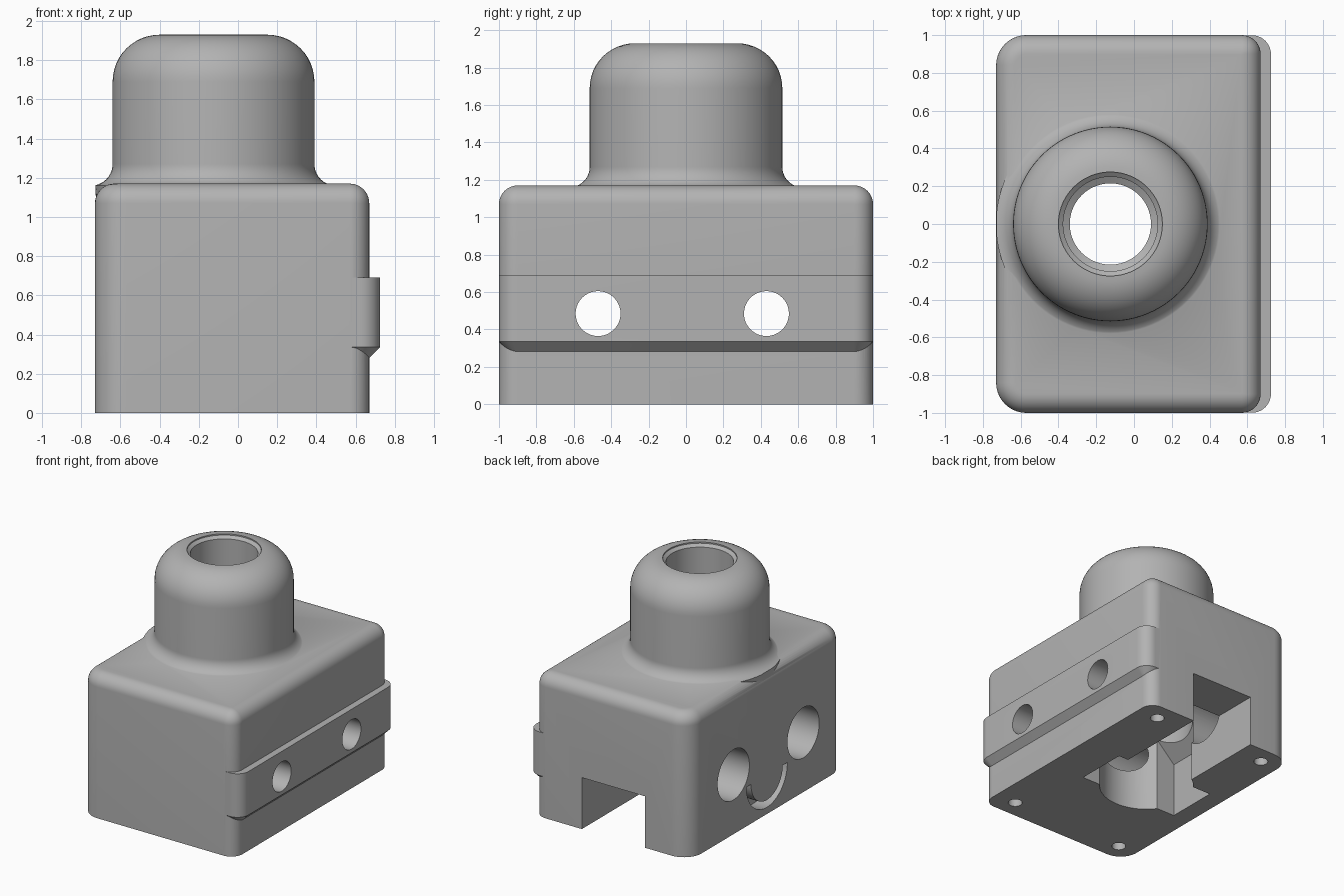
import bpy, bmesh
from math import sin, cos, pi, radians

if "Cube" in bpy.data.objects:
    bpy.data.objects.remove(bpy.data.objects["Cube"], do_unlink=True)

grey = bpy.data.materials.new("matte_grey")
grey.use_nodes = True
GREY = (0.45, 0.45, 0.45, 1)
grey.diffuse_color = GREY
grey.node_tree.nodes["Principled BSDF"].inputs["Base Color"].default_value = GREY

CX = -0.125          # axis of the round neck
X0, X1 = -0.73, 0.67  # sides of the block


def loft(name, rings):
    """Skin a stack of equal-length point rings and cap both ends."""
    bm = bmesh.new()
    loops = [[bm.verts.new(p) for p in ring] for ring in rings]
    n = len(loops[0])
    for a, b in zip(loops, loops[1:]):
        for i in range(n):
            j = (i + 1) % n
            bm.faces.new((a[i], a[j], b[j], b[i]))
    bm.faces.new(loops[0][::-1])
    bm.faces.new(loops[-1])
    bmesh.ops.recalc_face_normals(bm, faces=bm.faces)
    mesh = bpy.data.meshes.new(name)
    bm.to_mesh(mesh)
    bm.free()
    mesh.materials.append(grey)
    obj = bpy.data.objects.new(name, mesh)
    bpy.context.collection.objects.link(obj)
    return obj


def rounded(x0, x1, y, r_left, r_right, z, inset=0.0, steps=10):
    """Rounded rectangle outline at height z."""
    x0, x1, y = x0 + inset, x1 - inset, y - inset
    pts = []
    for k, (sx, sy) in enumerate([(1, 1), (-1, 1), (-1, -1), (1, -1)]):
        r = max((r_right if sx > 0 else r_left) - inset, 0.004)
        cx = x1 - r if sx > 0 else x0 + r
        for i in range(steps + 1):
            a = (k + i / steps) * pi / 2
            pts.append((cx + r * cos(a), sy * (y - r) + r * sin(a), z))
    return pts


def turned(name, profile, n=96, centre=(CX, 0)):
    """Solid of revolution about a vertical axis from (radius, z) pairs."""
    return loft(name, [[(centre[0] + r * cos(2 * pi * i / n),
                         centre[1] + r * sin(2 * pi * i / n), z)
                        for i in range(n)] for r, z in profile])


def cross_bore(name, r, x0, x1, y, z, n=64):
    """Cylinder along x."""
    return loft(name, [[(x, y + r * cos(2 * pi * i / n), z + r * sin(2 * pi * i / n))
                        for i in range(n)] for x in (x0, x1)])


def box(name, x0, x1, y0, y1, z0, z1):
    return loft(name, [[(x0, y0, z), (x1, y0, z), (x1, y1, z), (x0, y1, z)]
                       for z in (z0, z1)])


def arc(cr, cz, r, a0, a1, steps=12):
    return [(cr + r * cos(radians(a0 + (a1 - a0) * i / steps)),
             cz + r * sin(radians(a0 + (a1 - a0) * i / steps)))
            for i in range(steps + 1)]


def combine(target, other, operation):
    mod = target.modifiers.new(other.name, "BOOLEAN")
    mod.operation, mod.object, mod.solver = operation, other, "EXACT"
    bpy.context.view_layer.objects.active = target
    bpy.ops.object.modifier_apply(modifier=mod.name)
    bpy.data.objects.remove(other, do_unlink=True)


# Block with rounded corners and a rounded top edge
TOP, R = 1.17, 0.1
rings = [rounded(X0, X1, 1, 0.16, R, 0)]
for i in range(11):
    a = i / 10 * pi / 2
    rings.append(rounded(X0, X1, 1, 0.16, R, TOP - R + R * sin(a), R * (1 - cos(a))))
body = loft("housing", rings)

# Round neck: flared foot, straight wall, domed shoulder, trimmed flush at the side
neck = turned("neck", [(0.45, 0.95), (0.6, 1.1)]
              + arc(0.625, 1.27, 0.11, 260, 180)
              + arc(0.275, 1.69, 0.24, 0, 90))
combine(neck, box("neck_trim", X0 - 0.3, X0 + 0.003, -1, 1, 0.5, 2.2), "DIFFERENCE")
combine(body, neck, "UNION")

# Mounting rail on the left side with a chamfered lower lip
rail = loft("rail", [rounded(0.2, 0.669, 0.945, 0.02, 0.05, 0.28),
                     rounded(0.2, 0.725, 0.999, 0.02, 0.1, 0.335),
                     rounded(0.2, 0.725, 0.999, 0.02, 0.1, 0.69)])
combine(body, rail, "UNION")

# Stepped vertical bore
bore = turned("bore", [(0.36, -0.1), (0.36, 1.15), (0.215, 1.28), (0.215, 1.4),
                       (0.25, 1.42), (0.25, 1.9), (0.275, 1.92), (0.275, 2.1)])
combine(body, bore, "DIFFERENCE")

# Recess under the block with a sloping roof, and the channel out of the back
recess = loft("recess", [[(CX + sx * hx, sy * 0.215, z)
                          for sx, sy in ((-1, -1), (1, -1), (1, 1), (-1, 1))]
                         for hx, z in ((0.455, -0.1), (0.455, 0.45), (0.3, 0.6))])
combine(body, recess, "DIFFERENCE")
combine(body, box("channel", -0.33, 0.24, 0.1, 1.2, -0.12, 0.42), "DIFFERENCE")

# Two cross holes, counterbored from the right side
for y in (-0.47, 0.43):
    combine(body, cross_bore("bolt_hole", 0.12, -1, 1, y, 0.485), "DIFFERENCE")
    combine(body, cross_bore("counterbore", 0.205, -1, 0.3, y, 0.485), "DIFFERENCE")

# Curved tie slot in the right side
outline = arc(0, 0.32, 0.265, 180, 360, 24) + arc(0, 0.32, 0.205, 360, 180, 24)
slot = loft("tie_slot", [[(x, y, z) for y, z in outline] for x in (X0 - 0.1, X0 + 0.12)])
combine(body, slot, "DIFFERENCE")

# Screw holes in the four lower corners
for x in (-0.56, 0.48):
    for y in (-0.85, 0.85):
        hole = turned("screw_hole", [(0.054, -0.1), (0.054, 0.4)], 32, (x, y))
        combine(body, hole, "DIFFERENCE")

bpy.ops.object.select_all(action="DESELECT")
body.select_set(True)
bpy.context.view_layer.objects.active = body
bpy.ops.object.shade_smooth_by_angle(angle=radians(30))
